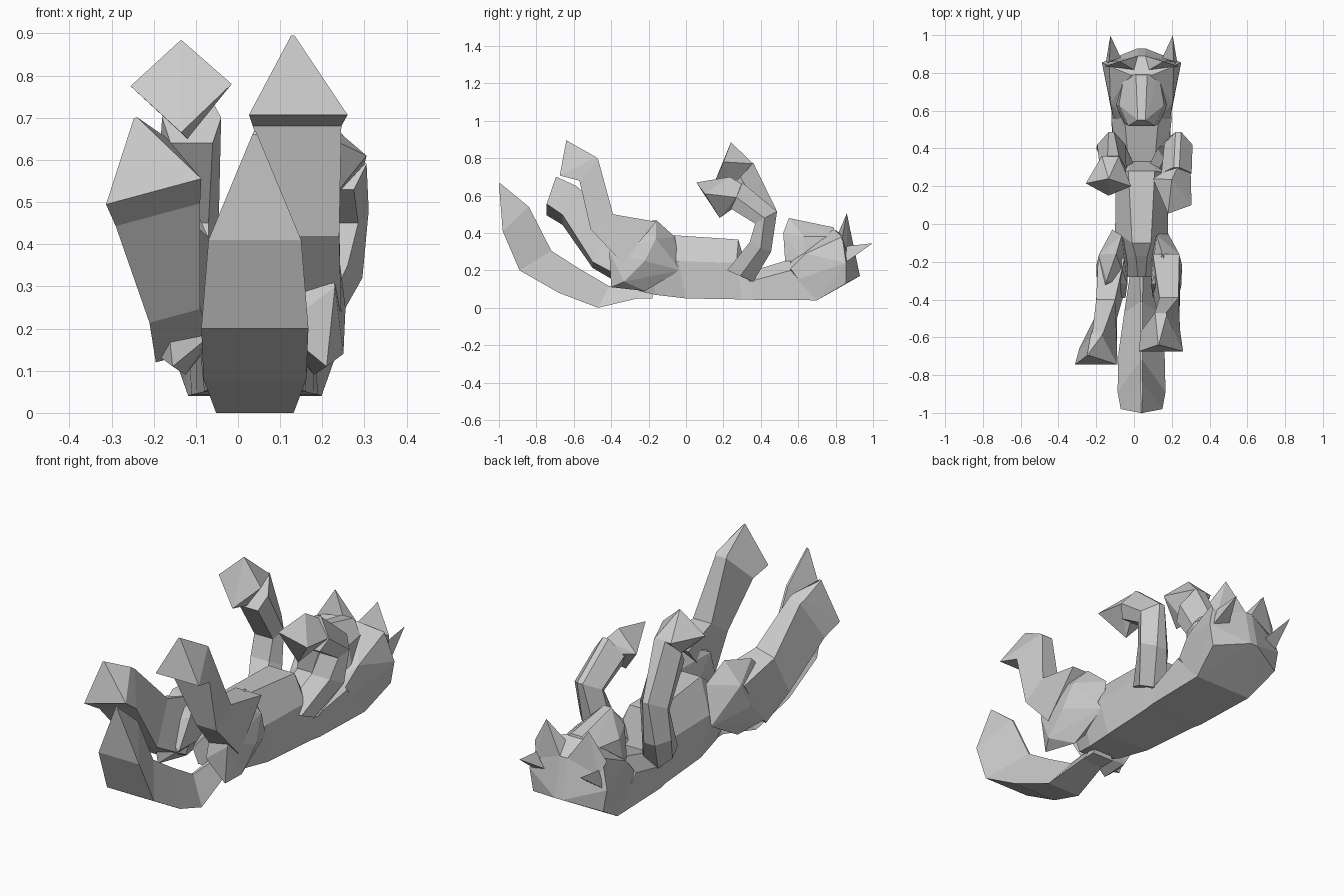
import bpy, bmesh

CX = 0.04  # symmetry plane of the body


def finish(name, bm):
    bmesh.ops.remove_doubles(bm, verts=bm.verts, dist=0.0005)
    bmesh.ops.recalc_face_normals(bm, faces=bm.faces)
    me = bpy.data.meshes.new(name)
    bm.to_mesh(me)
    bm.free()
    ob = bpy.data.objects.new(name, me)
    bpy.context.collection.objects.link(ob)
    return ob


def hull(name, pts):
    bm = bmesh.new()
    vs = [bm.verts.new(p) for p in pts]
    r = bmesh.ops.convex_hull(bm, input=vs)
    bad = {g for g in r["geom_interior"] + r["geom_unused"] if isinstance(g, bmesh.types.BMVert)}
    bmesh.ops.delete(bm, geom=list(bad), context='VERTS')
    return finish(name, bm)


def loft(name, sections, tilt=0.0):
    """Each section: centre x, then levels (half width, y, z)."""
    bm = bmesh.new()
    rings = []
    for cx, *lv in sections:
        pts = [(-w, y, z) for w, y, z in lv] + [(w, y, z) for w, y, z in reversed(lv)]
        rings.append([bm.verts.new((cx + w, y, z + tilt * w)) for w, y, z in pts])
    n = len(rings[0])
    for a, b in zip(rings, rings[1:]):
        for i in range(n):
            j = (i + 1) % n
            bm.faces.new((a[i], a[j], b[j], b[i]))
    bm.faces.new(rings[0])
    bm.faces.new(rings[-1])
    return finish(name, bm)


def sym(pts):
    return [(CX + s * w, y, z) for w, y, z in pts for s in (-1, 1)]


# Tail: triangular section with the ridge on top
loft("tail", [
    (CX, (.06, -.18, .05), (.01, -.18, .16)),
    (CX, (.06, -.26, .05), (.01, -.24, .13)),
    (CX, (.092, -.47, .0), (.005, -.41, .115)),
    (CX, (.122, -.68, .08), (.005, -.58, .215)),
    (CX, (.127, -.89, .2), (.005, -.72, .305)),
    (CX, (.11, -.98, .41), (.005, -.84, .54)),
    (CX, (.006, -1.0, .66), (.003, -.995, .667))])

# Torso and neck: bottom, side and top levels
loft("torso", [
    (CX, (.06, -.28, .1), (.09, -.28, .17), (.02, -.28, .25)),
    (CX, (.09, -.17, .07), (.13, -.16, .2), (.03, -.17, .34)),
    (CX, (.12, .0, .05), (.14, -.04, .25), (.05, -.1, .39)),
    (CX, (.14, .3, .045), (.135, .27, .24), (.07, .28, .365)),
    (CX, (.15, .36, .043), (.135, .34, .14), (.07, .33, .19)),
    (CX, (.158, .7, .04), (.16, .56, .2), (.09, .56, .26))])

# Head
hull("head", sym([
    (.158, .7, .04), (.13, .45, .1), (.19, .855, .13), (.02, .93, .17),
    (.21, .855, .24), (.17, .835, .38), (.02, .89, .36), (.165, .64, .29), (.13, .56, .23),
    (.06, .79, .42), (.08, .55, .25)]))
hull("muzzle", sym([
    (.09, .53, .25), (.07, .52, .4), (.02, .55, .48), (.05, .6, .43),
    (.12, .63, .38), (.14, .63, .25), (.03, .79, .43), (.09, .8, .38)]))
for side, s in (("left", -1), ("right", 1)):
    hull("ear_" + side, [(CX + s * w, y, z) for w, y, z in
         [(.115, .86, .505), (.195, .835, .37), (.03, .81, .39), (.02, .89, .36), (.17, .86, .3)]])
    hull("horn_" + side, [(CX + s * w, y, z) for w, y, z in
         [(.165, .998, .345), (.19, .85, .24), (.11, .88, .27), (.17, .86, .33)]])
    # Thigh
    d = 0 if s > 0 else .025
    hull("thigh_" + side, [(CX + s * (w + d), y, z) for w, y, z in
         [(.11, -.16, .47), (.08, -.06, .38), (.13, -.03, .2), (.2, -.16, .37), (.215, -.22, .25),
          (.21, -.33, .14), (.19, -.41, .3), (.17, -.4, .11), (.14, -.22, .09), (.05, -.14, .2),
          (.06, -.39, .2), (.05, -.32, .4 if s > 0 else .34), (.16, -.3, .44)]])

# Hind legs: base edge in front, ridge behind
loft("hind_leg_right", [
    (.17, (.075, -.34, .24), (.07, -.16, .46)),
    (.185, (.055, -.51, .42), (.05, -.39, .5)),
    (.14, (.105, -.57, .68), (.03, -.47, .795)),
    (.143, (.117, -.675, .707), (.03, -.48, .805)),
    (.13, (.004, -.64, .895), (.003, -.63, .89))])
loft("hind_leg_left", [
    (-.12, (.075, -.34, .14), (.07, -.18, .38)),
    (-.15, (.06, -.5, .23), (.05, -.4, .43)),
    (-.19, (.1, -.66, .47), (.03, -.57, .63)),
    (-.2, (.113, -.745, .525), (.03, -.59, .645)),
    (-.243, (.004, -.695, .7), (.003, -.685, .695))], tilt=.27)

# Front legs: inner, side and ridge levels
loft("front_leg_right", [
    (.14, (.05, .22, .2), (.07, .29, .17), (.04, .36, .14)),
    (.21, (.05, .34, .35), (.085, .4, .32), (.03, .455, .3)),
    (.235, (.05, .37, .45), (.075, .42, .48), (.015, .487, .515)),
    (.225, (.05, .24, .53), (.08, .27, .59), (.015, .3, .67))])
hull("front_paw_right", [(.18, .055, .67), (.305, .1, .61), (.1, .24, .6), (.2, .18, .48),
                         (.2, .235, .7), (.3, .27, .59), (.16, .28, .6), (.23, .3, .66), (.23, .25, .53)])
loft("front_leg_left", [
    (-.06, (.05, .22, .2), (.07, .29, .17), (.04, .36, .14)),
    (-.12, (.05, .34, .35), (.08, .4, .32), (.03, .455, .3)),
    (-.12, (.05, .37, .45), (.075, .42, .48), (.015, .487, .515)),
    (-.11, (.05, .24, .64), (.07, .29, .7), (.03, .36, .775))])
hull("front_paw_left", [(-.135, .24, .885), (-.255, .215, .775), (-.015, .2, .78),
                        (-.135, .15, .665), (-.17, .36, .77), (-.08, .36, .77), (-.12, .24, .65)])
